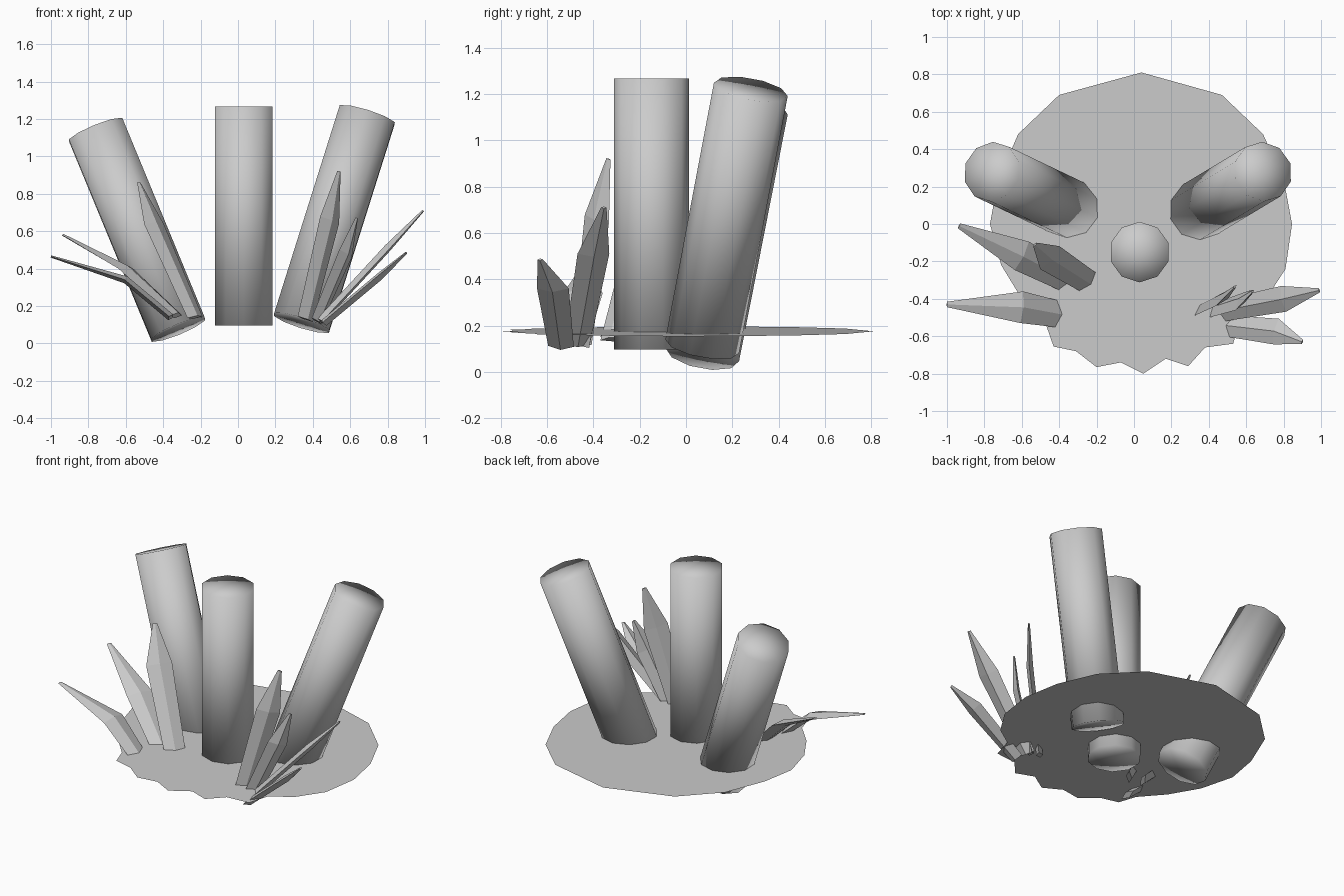
import bpy, bmesh
from mathutils import Vector, Matrix

if "Cube" in bpy.data.objects:
    bpy.data.objects.remove(bpy.data.objects["Cube"])


def add_object(name, bm, smooth=False):
    mesh = bpy.data.meshes.new(name)
    for f in bm.faces:
        f.smooth = smooth
    bm.to_mesh(mesh)
    bm.free()
    ob = bpy.data.objects.new(name, mesh)
    bpy.context.collection.objects.link(ob)
    return ob


def stalk(name, bottom, top, radius=0.162):
    """Ten-sided, fully smooth-shaded cylinder between two points."""
    a, b = Vector(bottom), Vector(top)
    axis = b - a
    rot = Vector((0, 0, 1)).rotation_difference(axis).to_matrix().to_4x4()
    bm = bmesh.new()
    bmesh.ops.create_cone(bm, cap_ends=True, cap_tris=True, segments=10,
                          radius1=radius, radius2=radius, depth=axis.length,
                          matrix=Matrix.Translation((a + b) / 2) @ rot)
    add_object(name, bm, True)


def blade(name, base, mid, tip, side, width=0.15, thick=0.04):
    """Bent pointed leaf with a diamond cross-section."""
    pts = [Vector(p) for p in (base, mid, tip)]
    side = Vector(side)
    bm = bmesh.new()
    rings = []
    for i, (p, k, tk) in enumerate(zip(pts, (0.8, 1.0, 0.17), (1, 1, 0.3))):
        d = (pts[min(i + 1, 2)] - pts[max(i - 1, 0)]).normalized()
        s = (side - d * side.dot(d)).normalized()
        n = d.cross(s)
        w, t = s * width * k / 2, n * thick * tk / 2
        rings.append([bm.verts.new(p + o) for o in (w, t, -w, -t)])
    for r0, r1 in zip(rings, rings[1:]):
        for j in range(4):
            k = (j + 1) % 4
            bm.faces.new((r0[j], r0[k], r1[k], r1[j]))
    bm.faces.new(rings[0][::-1])
    bm.faces.new(rings[-1])
    bmesh.ops.recalc_face_normals(bm, faces=bm.faces[:])
    add_object(name, bm)


# ground patch: thin, slightly tilted sheet with a ragged front edge
outline = [(0.04, 0.81), (-0.40, 0.69), (-0.62, 0.48), (-0.73, 0.22),
           (-0.77, 0.0), (-0.71, -0.22), (-0.60, -0.40), (-0.47, -0.54),
           (-0.43, -0.655), (-0.31, -0.68), (-0.20, -0.765), (-0.07, -0.74),
           (0.05, -0.80), (0.17, -0.72), (0.29, -0.76), (0.38, -0.66),
           (0.53, -0.64), (0.57, -0.50), (0.70, -0.41), (0.81, -0.24),
           (0.845, 0.0), (0.80, 0.24), (0.69, 0.48), (0.47, 0.69)]
bm = bmesh.new()
bm.faces.new([bm.verts.new((x, y, 0.176 - 0.027 * x)) for x, y in outline])
add_object("ground_patch", bm)

# three thick stalks
stalk("center_stalk", (0.03, -0.15, 0.097), (0.03, -0.15, 1.267))
stalk("left_stalk", (-0.32, 0.07, 0.075), (-0.76, 0.28, 1.14))
stalk("right_stalk", (0.34, 0.07, 0.11), (0.69, 0.28, 1.22))

# left leaf cluster
blade("left_leaf_low", (-0.36, -0.49, 0.14), (-0.60, -0.445, 0.34),
      (-1.0, -0.43, 0.465), (0.05, 1, 0), 0.17)
blade("left_leaf_middle", (-0.33, -0.31, 0.15), (-0.60, -0.17, 0.40),
      (-0.935, -0.01, 0.58), (0.46, 0.88, 0), 0.17)
blade("left_leaf_tall", (-0.23, -0.32, 0.14), (-0.45, -0.18, 0.64),
      (-0.53, -0.11, 0.86), (0.65, 0.75, 0), 0.16)

# right leaf cluster
blade("right_leaf_tall", (0.36, -0.45, 0.13), (0.49, -0.385, 0.66),
      (0.54, -0.335, 0.92), (0.7, 0.7, 0))
blade("right_leaf_short", (0.42, -0.46, 0.12), (0.575, -0.41, 0.48),
      (0.635, -0.36, 0.67), (0.6, 0.8, 0), 0.13)
blade("right_leaf_long", (0.44, -0.47, 0.12), (0.80, -0.40, 0.51),
      (0.99, -0.355, 0.71), (-0.2, 1, 0), 0.14)
blade("right_leaf_low", (0.46, -0.54, 0.11), (0.76, -0.575, 0.36),
      (0.90, -0.63, 0.485), (0.2, 1, 0), 0.14)
